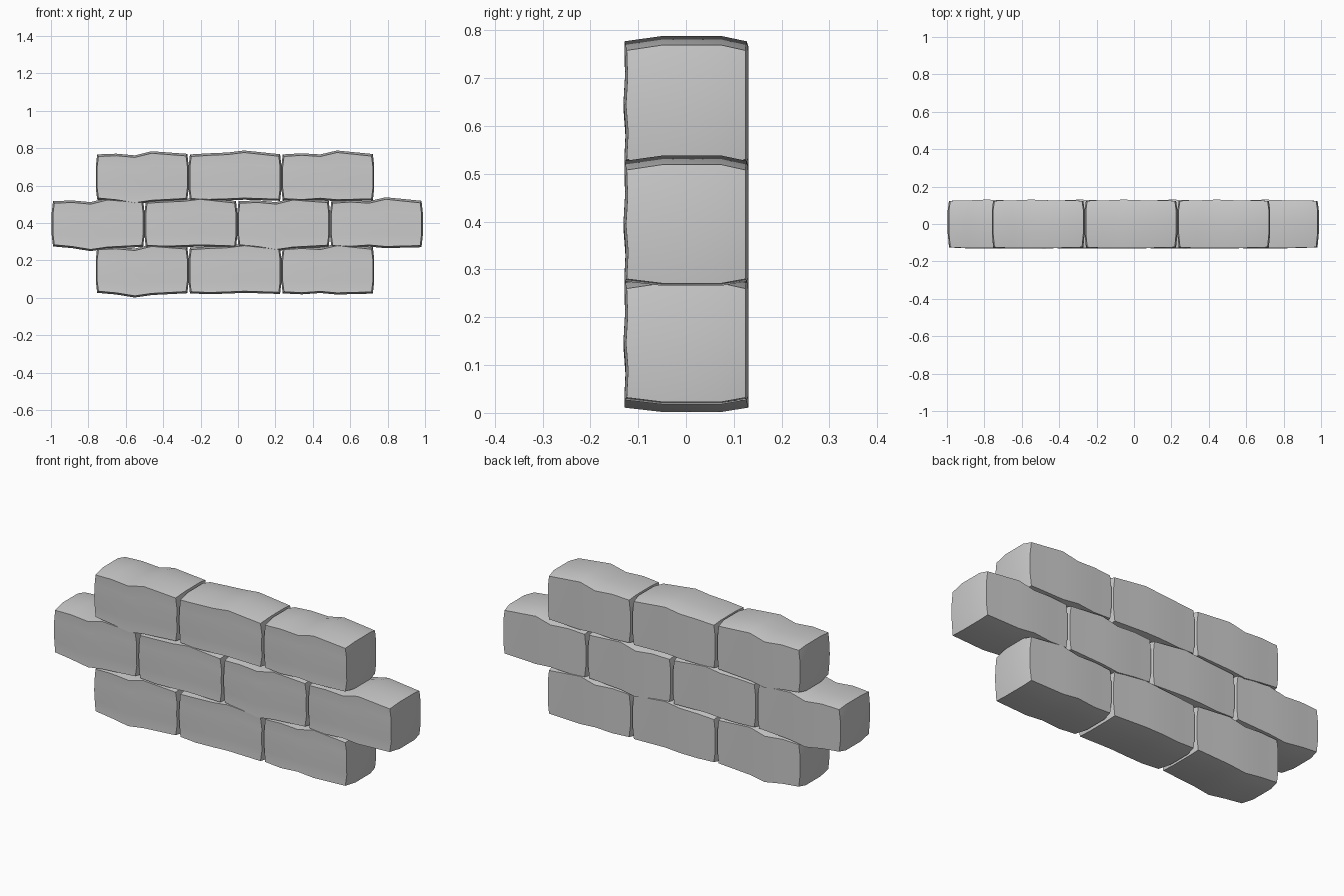
import bpy, bmesh

if "Cube" in bpy.data.objects:
    bpy.data.objects.remove(bpy.data.objects["Cube"])

L, W, H = 0.496, 0.25, 0.245          # brick length, depth, height
X = [-1, -0.56, -0.16, 0.2, 1]       # stations along the brick
# crown and underside offsets along the length, one pair per stone shape
SHAPES = {
    "a": ([0, 0.004, -0.005, 0.017, 0.003], [0.003, -0.006, -0.022, -0.009, 0.001]),
    "b": ([0, 0.006, 0.010, 0.021, 0.001], [0, -0.004, -0.001, 0.003, -0.003]),
    "c": ([0, 0.006, 0.000, 0.021, 0.002], [0, -0.005, 0.002, -0.006, -0.001]),
}
SIDE = [0, -0.006, 0.003, -0.004, 0]  # ripple of the long faces


def stone(name, cx, z0, shape):
    top, bottom = SHAPES[shape]
    bm = bmesh.new()
    bmesh.ops.create_cube(bm, size=2)
    bmesh.ops.subdivide_edges(bm, edges=bm.edges[:], cuts=3, use_grid_fill=True)
    for v in bm.verts:
        x, y, z = v.co
        i, j, k = (round((c + 1) * 2) for c in (x, y, z))
        edge_y, edge_z = abs(y) == 1, abs(z) == 1
        # crowned top and underside, lower along the long edges
        t = H + top[i] - (0.011 if edge_y else 0)
        b = bottom[i] + (0.009 if edge_y else 0)
        pz = b + (t - b) * (z + 1) / 2
        # rippled front and back, tucked in at the ends
        py = y * W / 2 + (0.012 if abs(y) < 1 else 0)
        if edge_y:
            py += y * (0.004 + SIDE[k if y < 0 else i] * 0.5)
            if abs(x) == 1:
                py -= y * 0.005
        # end faces bulge, their corners are worn back
        px = X[i] * L / 2
        if abs(x) == 1:
            px -= x * (0.007 * edge_y + 0.007 * edge_z)
        v.co = (cx + px, py, z0 + pz)
    mesh = bpy.data.meshes.new(name)
    bm.to_mesh(mesh)
    bm.free()
    ob = bpy.data.objects.new(name, mesh)
    bpy.context.collection.objects.link(ob)
    ob.select_set(True)
    bpy.context.view_layer.objects.active = ob


# three staggered courses
COURSES = [(-0.512, 0.024, "abc"), (-0.748, 0.272, "abac"), (-0.512, 0.522, "abc")]
for r, (x0, z0, kinds) in enumerate(COURSES):
    for c, kind in enumerate(kinds):
        stone(f"wall_brick_{r + 1}_{c + 1}", x0 + c * L, z0, kind)
bpy.ops.object.shade_smooth_by_angle(angle=0.5)
